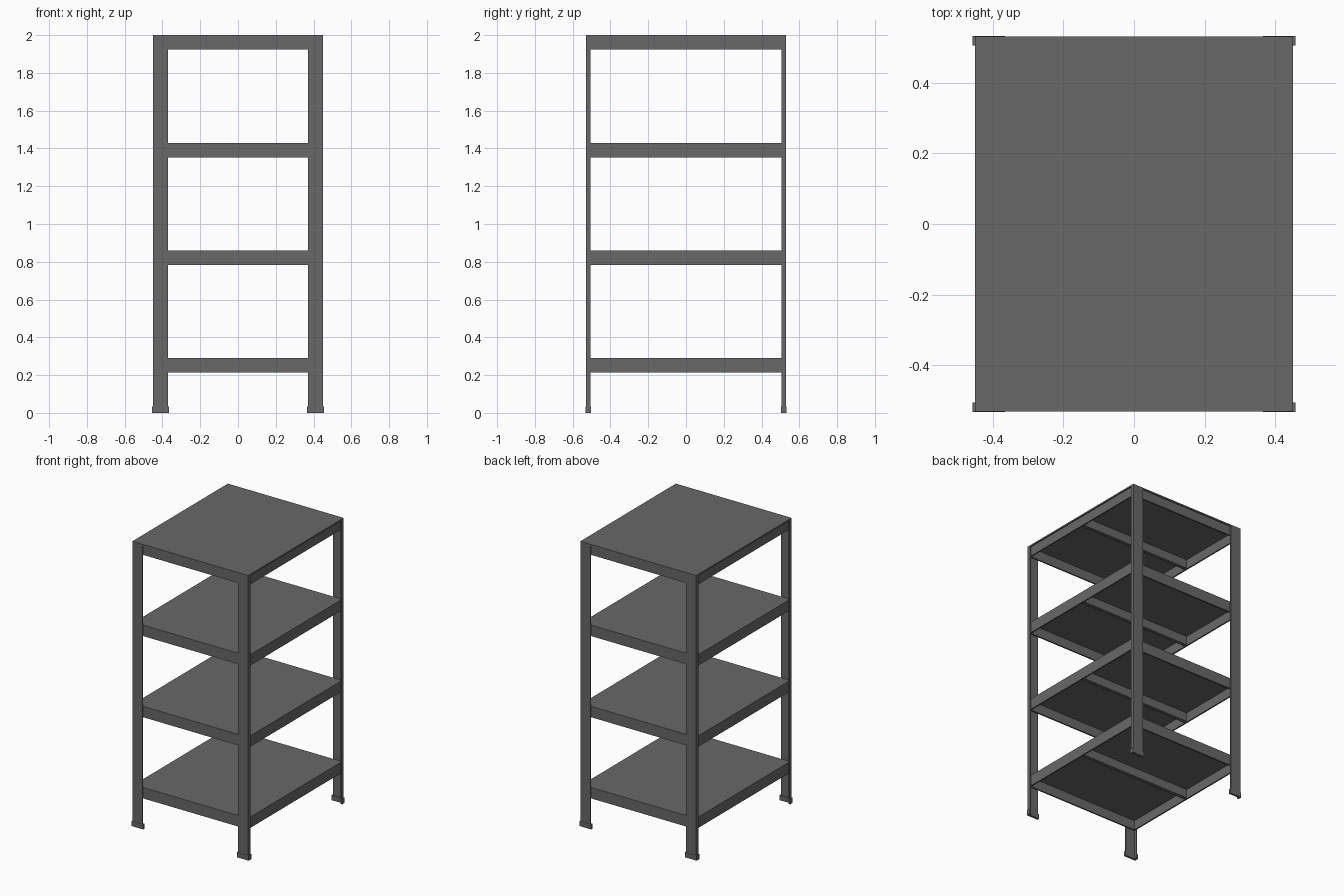
import bpy

if "Cube" in bpy.data.objects:
    bpy.data.objects.remove(bpy.data.objects["Cube"])

steel = bpy.data.materials.new("dark grey steel")
steel.diffuse_color = (0.14, 0.14, 0.14, 1)
steel.use_nodes = True
steel.node_tree.nodes["Principled BSDF"].inputs["Base Color"].default_value = steel.diffuse_color

HX, HY = 0.45, 0.53          # outer half width and half depth of the posts
T = 0.007                    # sheet thickness
LEVELS = (0.29, 0.86, 1.43, 2.0)


def box(name, x0, x1, y0, y1, z0, z1):
    bpy.ops.mesh.primitive_cube_add(size=1, location=((x0 + x1) / 2, (y0 + y1) / 2, (z0 + z1) / 2))
    o = bpy.context.object
    o.name = name
    o.scale = (abs(x1 - x0), abs(y1 - y0), z1 - z0)
    o.data.materials.append(steel)
    return o


def angle(name, sx, sy, hx, hy, wx, wy, t, z0, z1):
    """L-section standing in the corner given by the signs sx, sy."""
    pts = [(hx, hy), (hx - wx, hy), (hx - wx, hy - t), (hx - t, hy - t), (hx - t, hy - wy), (hx, hy - wy)]
    pts = [(sx * x, sy * y) for x, y in pts]
    if sx * sy < 0:
        pts.reverse()
    n = len(pts)
    verts = [(x, y, z) for z in (z0, z1) for x, y in pts]
    faces = [tuple(range(n - 1, -1, -1)), tuple(range(n, 2 * n))]
    faces += [(i, (i + 1) % n, n + (i + 1) % n, n + i) for i in range(n)]
    me = bpy.data.meshes.new(name)
    me.from_pydata(verts, [], faces)
    me.materials.append(steel)
    o = bpy.data.objects.new(name, me)
    bpy.context.collection.objects.link(o)
    return o


# corner posts and their shoes
for sx in (-1, 1):
    for sy in (-1, 1):
        angle("corner_post", sx, sy, HX, HY, 0.08, 0.025, T, 0.004, 1.998)
        angle("foot", sx, sy, HX + 0.006, HY + 0.002, 0.092, 0.028, T + 0.007, 0, 0.035)

# shelves: panel, rim beams and a middle support under each
for top in LEVELS:
    last = top == LEVELS[-1]
    px, py = (HX, HY) if last else (HX - T, HY - T)
    box("shelf_panel", -px, px, -py, py, top - 0.01, top)
    ix, iy = HX - T, HY - T
    lo, hi = top - 0.077, top - 0.01
    for s in (-1, 1):
        box("long_beam", s * ix, s * (ix - 0.01), -iy, iy, lo, hi)
        box("cross_beam", -ix + 0.01, ix - 0.01, s * iy, s * (iy - 0.01), lo, hi)
    box("middle_support", -ix + 0.01, ix - 0.01, -0.012, 0.012, lo + 0.005, hi)
